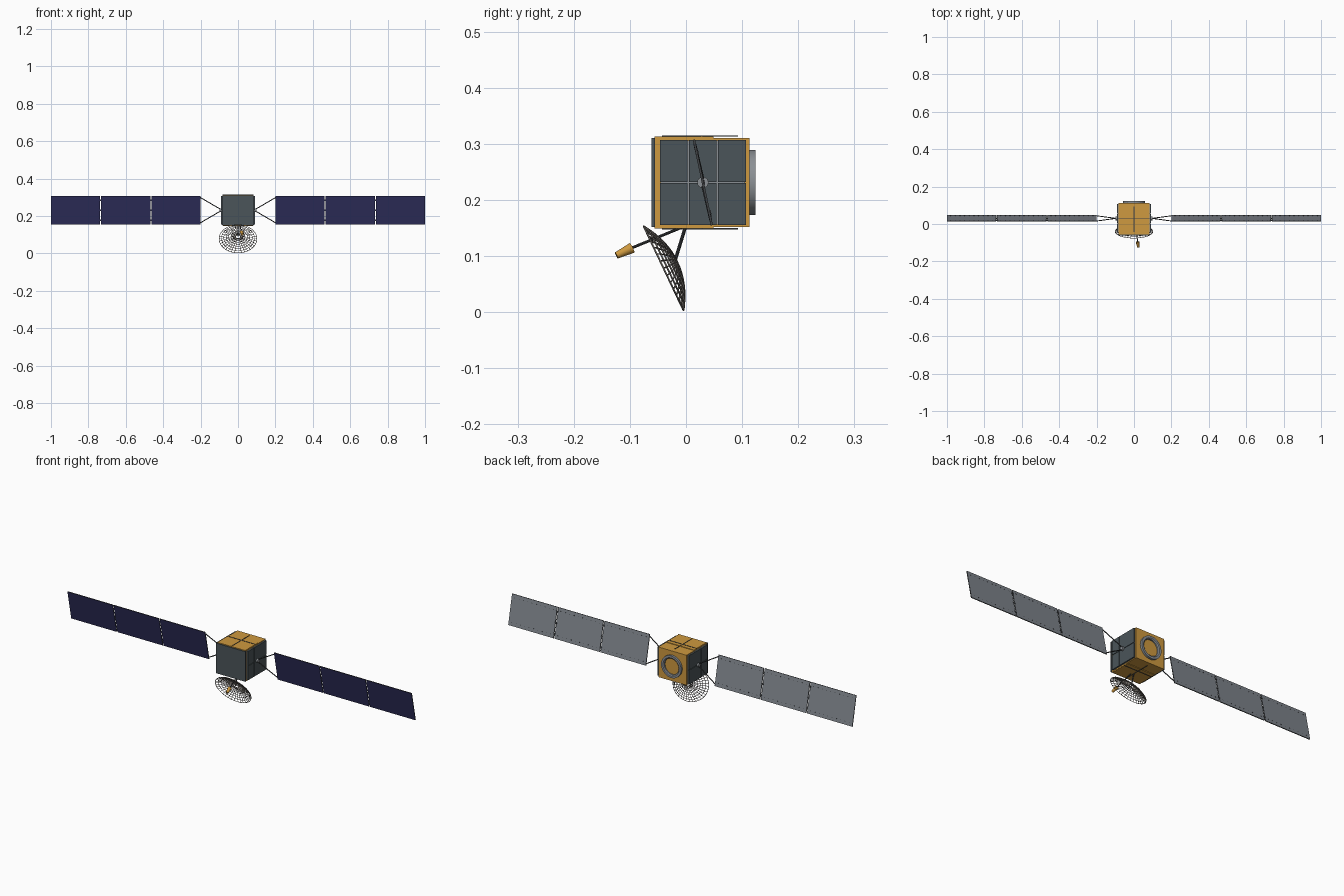
import bpy, bmesh, math
from mathutils import Vector, Matrix

cube = bpy.data.objects.get("Cube")
if cube:
    bpy.data.objects.remove(cube, do_unlink=True)


def material(name, r, g, b):
    m = bpy.data.materials.new(name)
    m.use_nodes = True
    m.diffuse_color = (r, g, b, 1)
    m.node_tree.nodes["Principled BSDF"].inputs["Base Color"].default_value = (r, g, b, 1)
    return m


GOLD = material("gold foil", 0.62, 0.32, 0.05)
SLATE = material("slate radiator", 0.07, 0.09, 0.10)
NAVY = material("navy cells", 0.028, 0.028, 0.11)
BACK = material("grey panel back", 0.21, 0.23, 0.26)
DARK = material("dark strut", 0.05, 0.055, 0.06)
METAL = material("light metal", 0.26, 0.28, 0.30)
MESH = material("dish mesh", 0.17, 0.155, 0.14)


def finish(name, bm, mats, smooth=False):
    bmesh.ops.recalc_face_normals(bm, faces=bm.faces)
    me = bpy.data.meshes.new(name)
    bm.to_mesh(me)
    bm.free()
    ob = bpy.data.objects.new(name, me)
    bpy.context.collection.objects.link(ob)
    for m in mats:
        me.materials.append(m)
    if smooth:
        bpy.ops.object.select_all(action="DESELECT")
        ob.select_set(True)
        bpy.context.view_layer.objects.active = ob
        bpy.ops.object.shade_smooth_by_angle(angle=math.radians(35))
    return ob


def add_box(bm, center, size):
    mat = Matrix.Translation(center) @ Matrix.Diagonal((*size, 1))
    return bmesh.ops.create_cube(bm, size=1, matrix=mat)["verts"]


def box(name, center, size, mat):
    bm = bmesh.new()
    add_box(bm, center, size)
    return finish(name, bm, [mat])


def rod(name, a, b, r1, mat, r2=None, sides=10):
    a, b = Vector(a), Vector(b)
    d = b - a
    bm = bmesh.new()
    bmesh.ops.create_cone(bm, cap_ends=True, segments=sides, radius1=r1,
                          radius2=r1 if r2 is None else r2, depth=d.length,
                          matrix=Matrix.Translation((a + b) / 2) @ d.to_track_quat("Z", "Y").to_matrix().to_4x4())
    return finish(name, bm, [mat], True)


CZ = 0.231   # height of the body centre and the wing axis
CY = 0.03    # wing axis depth

# Body: foil core, front radiator, raised foil blankets and seam strips
box("body_core", (0, 0.028, CZ), (0.164, 0.17, 0.158), GOLD)
box("front_radiator", (0, -0.0585, CZ), (0.172, 0.006, 0.158), SLATE)
for s, label in ((1, "top"), (-1, "bottom")):
    for i in (-1, 1):
        box(label + "_foil", (i * 0.041, -0.0035, CZ + s * 0.08), (0.08, 0.105, 0.004), GOLD)
    box(label + "_seam_long", (0, 0.025, CZ + s * 0.0825), (0.003, 0.135, 0.002), DARK)
    box(label + "_seam_cross", (0, 0.028, CZ + s * 0.0825), (0.164, 0.003, 0.002), DARK)

# Side walls: six radiator tiles over a light backing
for s, label in ((1, "left"), (-1, "right")):
    box(label + "_tile_backing", (s * 0.0835, 0.03, CZ), (0.004, 0.15, 0.15), METAL)
    bm = bmesh.new()
    for col in (-1, 0, 1):
        for row in (-1, 1):
            add_box(bm, (s * 0.088, CY + col * 0.052, CZ + row * 0.0385), (0.006, 0.0495, 0.0745))
    finish(label + "_radiator_tiles", bm, [SLATE])

# Launch adapter: ring turned from a rectangular profile
bm = bmesh.new()
prof = [(0.042, 0.11), (0.042, 0.12), (0.047, 0.124), (0.058, 0.124), (0.058, 0.11)]
vs = [bm.verts.new((r, y, 0)) for r, y in prof]
es = [bm.edges.new((vs[i], vs[i - 1])) for i in range(len(vs))]
bmesh.ops.spin(bm, geom=vs + es, cent=(0, 0, 0), axis=(0, 1, 0), angle=math.tau, steps=48)
bmesh.ops.remove_doubles(bm, verts=bm.verts, dist=1e-5)
ring = finish("adapter_ring", bm, [METAL], True)
ring.location.z = CZ

# Solar wings, tilted about the x axis through the wing hub
TILT = math.atan2(0.032, 0.153)
WING = Matrix.Translation((0, CY, CZ)) @ Matrix.Rotation(TILT, 4, "X")
HALF = 0.078
PANEL = 0.2635
for s, label in ((1, "left"), (-1, "right")):
    rod(label + "_wing_hub", (s * 0.088, CY, CZ), (s * 0.1, CY, CZ), 0.01, METAL, sides=16)
    for v in (1, -1):
        rod(label + "_wing_arm", (s * 0.097, CY, CZ + v * 0.007),
            WING @ Vector((s * 0.203, 0, v * HALF * 0.9)), 0.0025, DARK)
    for k in range(3):
        x = 0.2 + PANEL / 2 + k * (0.8 - PANEL) / 2
        bm = bmesh.new()
        add_box(bm, (s * x, 0, 0), (PANEL, 0.004, HALF * 2))
        bm.normal_update()
        for f in bm.faces:
            f.material_index = 0 if f.normal.y < -0.5 else 1 if f.normal.y > 0.5 else 2
        finish(label + "_solar_panel", bm, [NAVY, BACK, DARK]).matrix_world = WING
        # Rows of fasteners on the rear face
        bm = bmesh.new()
        for i in range(10):
            for v in (1, -1):
                add_box(bm, (s * x + (i - 4.5) * 0.025, 0.0023, v * HALF * 0.78), (0.004, 0.001, 0.003))
        finish(label + "_panel_fasteners", bm, [DARK]).matrix_world = WING
        if k:
            h = 0.2 + k * (0.8 - PANEL) / 2 - 0.0024
            for v in (-0.7, 0, 0.7):
                box(label + "_panel_hinge", (s * h, 0.001, v * HALF), (0.012, 0.005, 0.008), DARK).matrix_world = WING

# Dish: elliptical open lattice bowl opening forward and down
AXIS = math.atan2(0.428, 0.904)
DISH = Matrix.Translation((0, -0.04, 0.078)) @ Matrix.Rotation(AXIS, 4, "X")
RINGS, SPOKES = 8, 36


def bowl(u, ang):
    return (0.101 * u * math.cos(ang), 0.027 * (1 - u * u), 0.083 * u * math.sin(ang))


bm = bmesh.new()
grid = [[bm.verts.new(bowl((j + 1) / RINGS, math.tau * i / SPOKES)) for i in range(SPOKES)] for j in range(RINGS)]
for j in range(RINGS - 1):
    for i in range(SPOKES):
        n = (i + 1) % SPOKES
        bm.faces.new((grid[j][i], grid[j][n], grid[j + 1][n], grid[j + 1][i]))
bm.faces.new(grid[0])
dish = finish("dish_lattice", bm, [MESH])
dish.matrix_world = DISH
wire = dish.modifiers.new("lattice", "WIREFRAME")
wire.thickness = 0.0035
wire.use_even_offset = False
wire.use_boundary = True

# Dish mount, feed boom and feed horn
rod("dish_mount", (0, 0, 0.155), (0, -0.02, 0.09), 0.003, DARK)
rod("feed_boom", (0.008, -0.005, 0.152), (0.02, -0.1, 0.113), 0.0025, DARK)
rod("feed_horn", (0.019, -0.096, 0.1145), (0.023, -0.124, 0.101), 0.0095, GOLD, 0.006, 16)
